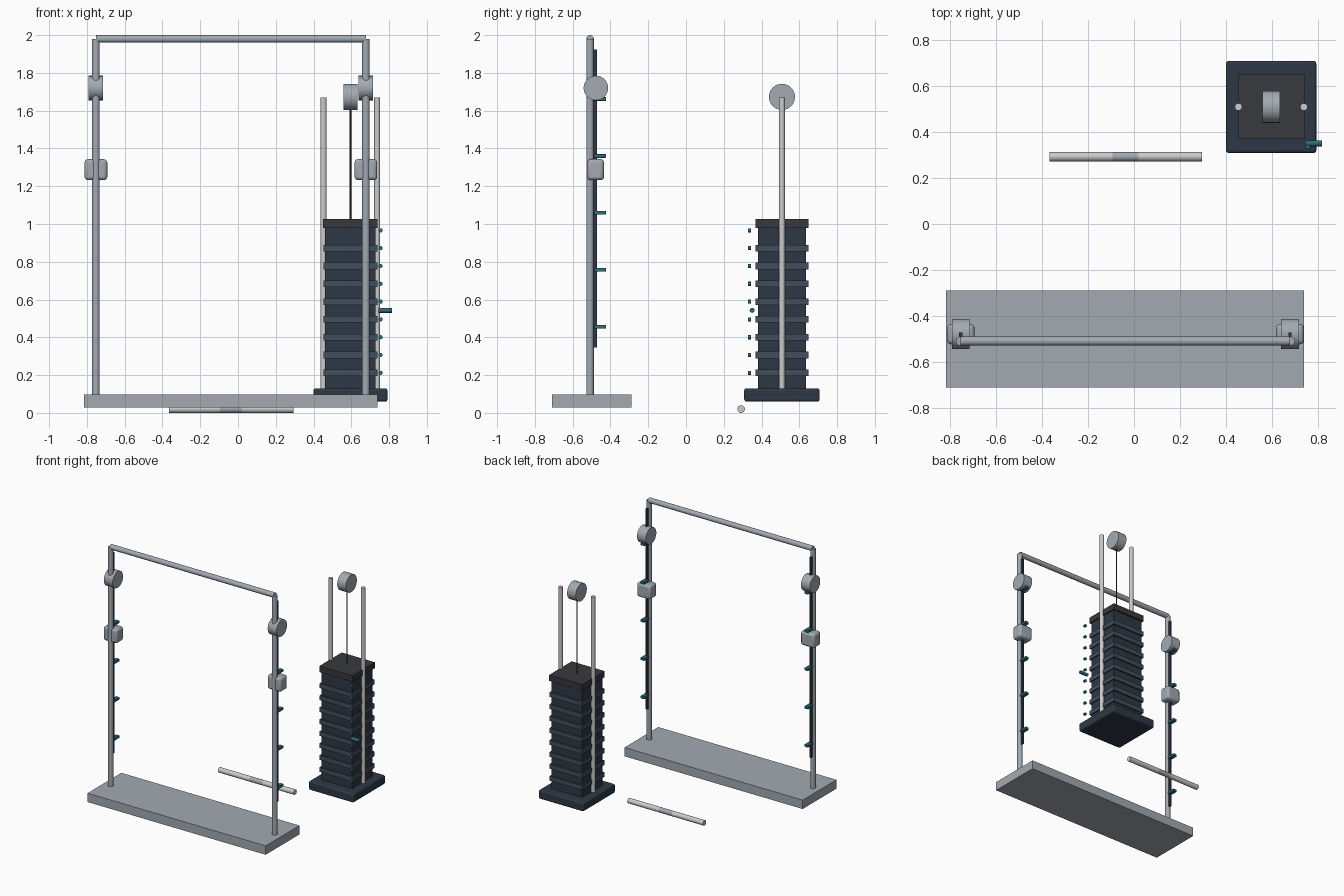
import bpy, math

if "Cube" in bpy.data.objects:
    bpy.data.objects.remove(bpy.data.objects["Cube"])


def mat(name, r, g, b):
    m = bpy.data.materials.new(name)
    m.diffuse_color = (r, g, b, 1)
    m.use_nodes = True
    m.node_tree.nodes["Principled BSDF"].inputs["Base Color"].default_value = m.diffuse_color
    return m


STEEL = mat("steel", 0.36, 0.40, 0.44)
CHROME = mat("chrome", 0.58, 0.59, 0.60)
NAVY = mat("dark_navy", 0.027, 0.04, 0.058)
SLATE = mat("slate", 0.055, 0.078, 0.11)
BLACK = mat("charcoal", 0.04, 0.041, 0.047)
TEAL = mat("teal", 0.03, 0.15, 0.19)


def box(name, x, y, z, m, bevel=0):
    """Box from (min, max) ranges on each axis."""
    c = [(a + b) / 2 for a, b in (x, y, z)]
    bpy.ops.mesh.primitive_cube_add(size=1, location=c)
    o = bpy.context.object
    o.name = name
    o.scale = [b - a for a, b in (x, y, z)]
    bpy.ops.object.transform_apply(location=False, rotation=False, scale=True)
    o.data.materials.append(m)
    if bevel:
        b = o.modifiers.new("bevel", "BEVEL")
        b.width, b.segments = bevel, 3
        bpy.ops.object.shade_smooth_by_angle(angle=math.radians(40))
    return o


def rod(name, centre, radius, length, axis, m, sides=32):
    rot = {"x": (0, math.pi / 2, 0), "y": (math.pi / 2, 0, 0), "z": (0, 0, 0)}[axis]
    bpy.ops.mesh.primitive_cylinder_add(vertices=sides, radius=radius, depth=length,
                                        location=centre, rotation=rot)
    o = bpy.context.object
    o.name = name
    o.data.materials.append(m)
    bpy.ops.object.shade_smooth_by_angle(angle=math.radians(40))
    return o


# Frame: platform, two uprights and the crossbar
PY = -0.508
XL, XR = -0.752, 0.677
box("platform", (-0.815, 0.738), (-0.709, -0.289), (0.028, 0.098), STEEL)
rod("crossbar", ((XL + XR) / 2, PY, 1.98), 0.02, XR - XL, "x", STEEL)

for side, x in (("left", XL), ("right", XR)):
    rod(side + "_upright", (x, PY, 1.035), 0.02, 1.89, "z", STEEL)
    # dark adjustment track on the back of the upright
    box(side + "_track", (x - 0.007, x + 0.007), (-0.492, -0.471), (0.345, 1.925), NAVY)
    # pulley and sliding carriage
    rod(side + "_pulley", (x, -0.477, 1.72), 0.065, 0.077, "x", STEEL, 48)
    box(side + "_carriage", (x - 0.06, x + 0.06), (-0.522, -0.434), (1.232, 1.343), STEEL, 0.018)
    # adjustment pegs
    for i in range(5):
        z = 0.456 + i * 0.3015
        box(f"{side}_peg_{i + 1}", (x - 0.016, x + 0.016), (-0.487, -0.423),
            (z - 0.01, z + 0.01), TEAL, 0.003)

# Weight stack: foot, core, plates and top plate
SX, SY = 0.595, 0.508


def centred(name, w, d, z, m, bevel=0):
    return box(name, (SX - w / 2, SX + w / 2), (SY - d / 2, SY + d / 2), z, m, bevel)


centred("stack_foot", 0.392, 0.40, (0.06, 0.13), NAVY, 0.012)
centred("stack_core", 0.268, 0.254, (0.13, 0.985), NAVY)
for i in range(8):
    z = 0.212 + i * 0.0943
    centred(f"weight_plate_{i + 1}", 0.286, 0.28, (z - 0.0175, z + 0.0175), SLATE)
centred("top_plate", 0.288, 0.28, (0.98, 1.027), BLACK)

# Guide rods, cable and stack pulley
for side, dx in (("left", -0.142), ("right", 0.142)):
    rod(side + "_guide_rod", (SX + dx, SY, 0.9), 0.016, 1.54, "z", CHROME, 24)
rod("cable", (SX, SY, 1.35), 0.005, 0.66, "z", BLACK, 12)
rod("stack_pulley", (SX, SY, 1.673), 0.069, 0.075, "x", STEEL, 48)

# Number studs and selector pin beside the stack
for i in range(9):
    rod(f"stud_{i + 1}", (0.755, 0.335, 0.212 + i * 0.0943), 0.011, 0.016, "y", TEAL, 16)
rod("selector_pin", (0.78, 0.35, 0.543), 0.013, 0.07, "x", TEAL, 16)

# Loose bar with a darker grip in the middle
for name, a, b, m in (("bar_left", -0.366, -0.094, CHROME), ("bar_grip", -0.094, 0.02, STEEL),
                      ("bar_right", 0.02, 0.294, CHROME)):
    rod(name, ((a + b) / 2, 0.292, 0.02), 0.02, b - a, "x", m, 24)
